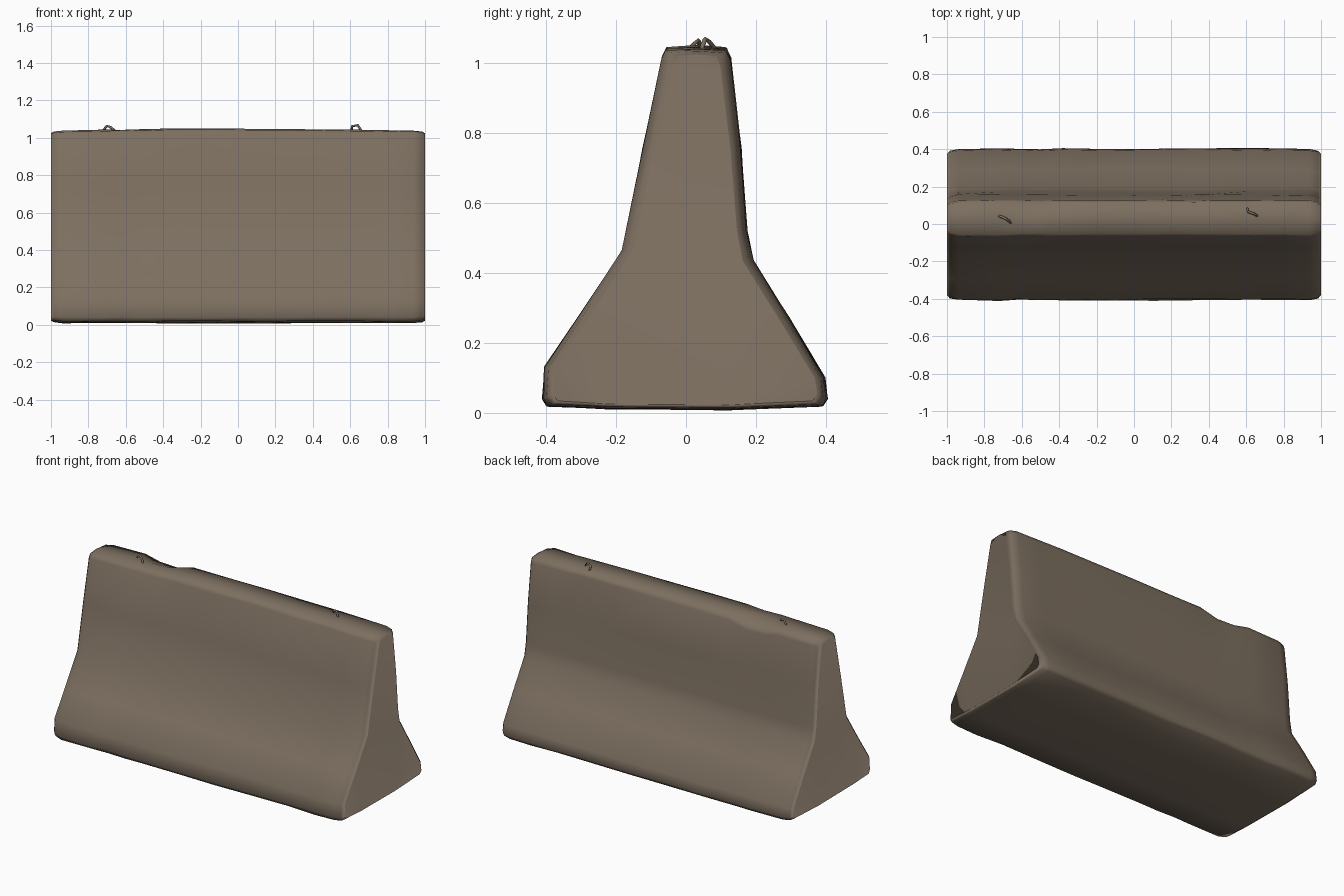
import bpy, bmesh, math, random
from mathutils import Vector

if "Cube" in bpy.data.objects:
    bpy.data.objects.remove(bpy.data.objects["Cube"])

random.seed(4)

concrete = bpy.data.materials.new("weathered concrete")
concrete.diffuse_color = (0.205, 0.16, 0.118, 1)
concrete.use_nodes = True
concrete.node_tree.nodes["Principled BSDF"].inputs["Base Color"].default_value = concrete.diffuse_color


def make_object(name, bm):
    bmesh.ops.recalc_face_normals(bm, faces=bm.faces)
    mesh = bpy.data.meshes.new(name)
    bm.to_mesh(mesh)
    bm.free()
    mesh.materials.append(concrete)
    for p in mesh.polygons:
        p.use_smooth = True
    ob = bpy.data.objects.new(name, mesh)
    bpy.context.collection.objects.link(ob)
    return ob


# Barrier body: stepped cross-section (y, z) lofted along x
PROFILE = [(-0.395, 0.02), (-0.408, 0.04), (-0.402, 0.13), (-0.30, 0.283),
           (-0.18, 0.465), (-0.122, 0.75), (-0.067, 1.015), (-0.055, 1.038),
           (0.03, 1.044), (0.115, 1.038), (0.126, 1.01), (0.155, 0.76),
           (0.173, 0.52), (0.19, 0.435), (0.29, 0.275), (0.395, 0.10),
           (0.402, 0.04), (0.39, 0.02), (0.12, 0.009), (-0.22, 0.012)]
STATIONS = [(-1.0, 0.028), (-0.985, 0.01), (-0.94, 0), (-0.72, 0), (-0.62, 0),
            (-0.5, 0), (-0.38, 0), (-0.15, 0), (0.12, 0), (0.4, 0), (0.62, 0),
            (0.8, 0), (0.94, 0), (0.985, 0.01), (1.0, 0.028)]
CHIP = {-0.62: 0.022, -0.5: 0.03}     # worn notch in the rear top edge

bm = bmesh.new()
rings = []
for x, inset in STATIONS:
    ring = []
    for i, (y, z) in enumerate(PROFILE):
        # pull the end rings in towards the core to chamfer the ends
        y -= math.copysign(inset, y - 0.03) if i not in (8, 18, 19) else 0
        z += -inset * 0.5 if 6 <= i <= 10 else (inset * 0.5 if i < 2 or i > 15 else 0)
        if i in (9, 10):
            z -= CHIP.get(x, 0)
        if 6 <= i <= 10:
            z += 0.005 - 0.010 * x * x
        wobble = 0.004 if inset == 0 else 0.001
        y += random.uniform(-wobble, wobble)
        z += random.uniform(-wobble, wobble) * 0.6
        ring.append(bm.verts.new((x, y, max(z, 0.004))))
    rings.append(ring)
n = len(PROFILE)
for a, b in zip(rings, rings[1:]):
    for i in range(n):
        j = (i + 1) % n
        bm.faces.new((a[i], a[j], b[j], b[i]))
caps = [bm.faces.new(rings[0]), bm.faces.new(rings[-1])]
bmesh.ops.inset_individual(bm, faces=caps, thickness=0.02)
bmesh.ops.triangulate(bm, faces=caps)
make_object("barrier_body", bm)


# Lifting hooks: thin bent rods poking out of the top
def hook(name, points, r=0.007, sides=4):
    pts = [Vector(p) for p in points]
    bm = bmesh.new()
    rings = []
    for i, p in enumerate(pts):
        d = (pts[min(i + 1, len(pts) - 1)] - pts[max(i - 1, 0)]).normalized()
        u = d.cross(Vector((0.1, 1, 0))).normalized()
        v = d.cross(u)
        rings.append([bm.verts.new(p + r * (u * math.cos(t) + v * math.sin(t)))
                      for t in (k * math.tau / sides for k in range(sides))])
    for a, b in zip(rings, rings[1:]):
        for k in range(sides):
            m = (k + 1) % sides
            bm.faces.new((a[k], a[m], b[m], b[k]))
    bm.faces.new(rings[0])
    bm.faces.new(rings[-1])
    make_object(name, bm)


hook("left_lifting_hook", [(-0.73, 0.045, 1.03), (-0.70, 0.035, 1.064),
                           (-0.68, 0.025, 1.056), (-0.65, 0.0, 1.03)])
hook("right_lifting_hook", [(0.605, 0.09, 1.03), (0.61, 0.065, 1.062),
                            (0.64, 0.055, 1.068), (0.665, 0.04, 1.03)])
